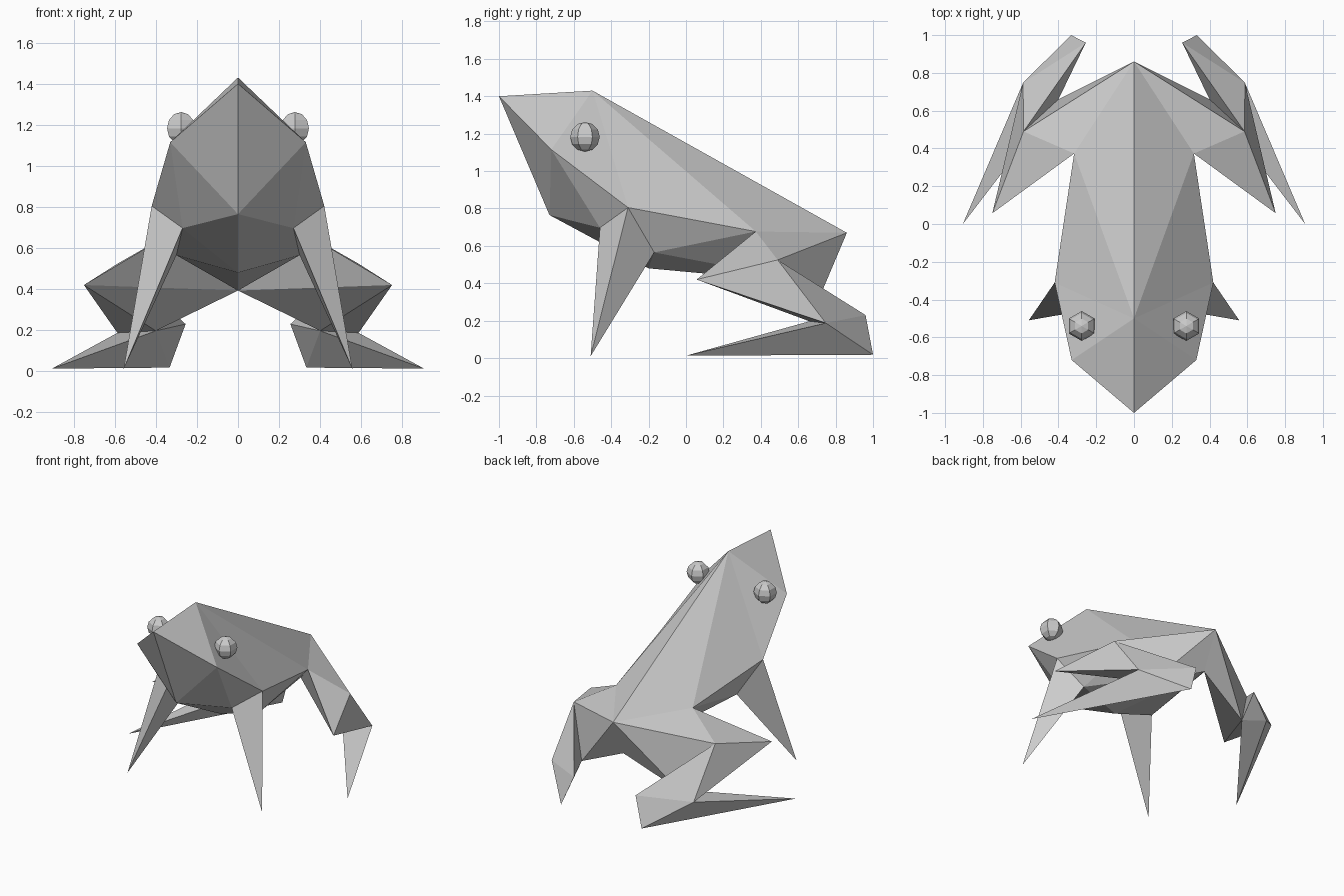
import bpy, bmesh
from mathutils import Vector

cube = bpy.data.objects.get("Cube")
if cube:
    bpy.data.objects.remove(cube)

# Single grey material
grey = bpy.data.materials.new("plain_grey")
grey.use_nodes = True
colour = (0.6, 0.6, 0.6, 1.0)
grey.diffuse_color = colour
grey.node_tree.nodes["Principled BSDF"].inputs["Base Color"].default_value = colour

# Anatomical landmarks of the +x half; those with x = 0 lie on the centre line
P = {
    "snout": (0, -1, 1.4), "crown": (0, -.5, 1.43), "tail": (0, .86, .67),
    "chin": (0, -.73, .765), "chest": (0, -.2, .48), "belly": (0, .74, .393),
    "cheek": (.33, -.72, 1.115), "shoulder": (.42, -.31, .805),
    "throat": (.27, -.46, .697), "armpit": (.3, -.17, .565),
    "hand": (.557, -.51, .01), "hip": (.317, .373, .677),
    "knee": (.75, .057, .42), "haunch": (.585, .49, .525),
    "ankle": (.587, .748, .187), "inner_ankle": (.4, .66, .197),
    "heel_top": (.255, .96, .23), "heel": (.333, 1, .018), "toe": (.906, 0, .013),
}

BODY = """snout cheek crown; crown cheek shoulder; crown shoulder hip; crown hip tail;
snout chin cheek; cheek chin throat; cheek throat shoulder; chin chest throat;
throat chest armpit; shoulder throat armpit; shoulder armpit hip;
armpit chest belly; armpit belly hip; hip belly tail"""
ARM = "shoulder throat hand; throat armpit hand; armpit shoulder hand; shoulder armpit throat"
THIGH = """hip knee haunch; hip haunch tail; tail haunch inner_ankle;
tail inner_ankle belly; belly inner_ankle knee; belly knee hip; hip tail belly;
knee ankle haunch; knee inner_ankle ankle; haunch ankle inner_ankle"""
SHANK = """haunch heel_top ankle; haunch inner_ankle heel_top; heel_top heel ankle;
heel_top inner_ankle heel; haunch ankle inner_ankle; ankle heel inner_ankle"""
FOOT = "ankle inner_ankle toe; ankle heel toe; inner_ankle heel toe; ankle heel inner_ankle"


def finish(name, bm):
    bmesh.ops.recalc_face_normals(bm, faces=bm.faces)
    mesh = bpy.data.meshes.new(name)
    bm.to_mesh(mesh)
    bm.free()
    mesh.materials.append(grey)
    obj = bpy.data.objects.new(name, mesh)
    bpy.context.collection.objects.link(obj)


def faceted(name, faces, sides):
    """Join landmarks into flat triangles on the given sides of the centre line."""
    bm = bmesh.new()
    verts = {}
    for side in sides:
        for face in faces.split(";"):
            corners = []
            for key in face.split():
                x, y, z = P[key]
                spot = (x * side, y, z)
                if spot not in verts:
                    verts[spot] = bm.verts.new(spot)
                corners.append(verts[spot])
            bm.faces.new(corners)
    finish(name, bm)


# Torso and head
faceted("body", BODY, (1, -1))

# Limbs and eyes on both sides
for label, side in (("left", 1), ("right", -1)):
    for part, faces in (("arm", ARM), ("thigh", THIGH), ("shank", SHANK), ("foot", FOOT)):
        faceted(f"{label}_{part}", faces, (side,))
    eye = bmesh.new()
    bmesh.ops.create_uvsphere(eye, u_segments=6, v_segments=6, radius=.079)
    bmesh.ops.translate(eye, verts=eye.verts, vec=Vector((.277 * side, -.54, 1.183)))
    finish(f"{label}_eye", eye)
